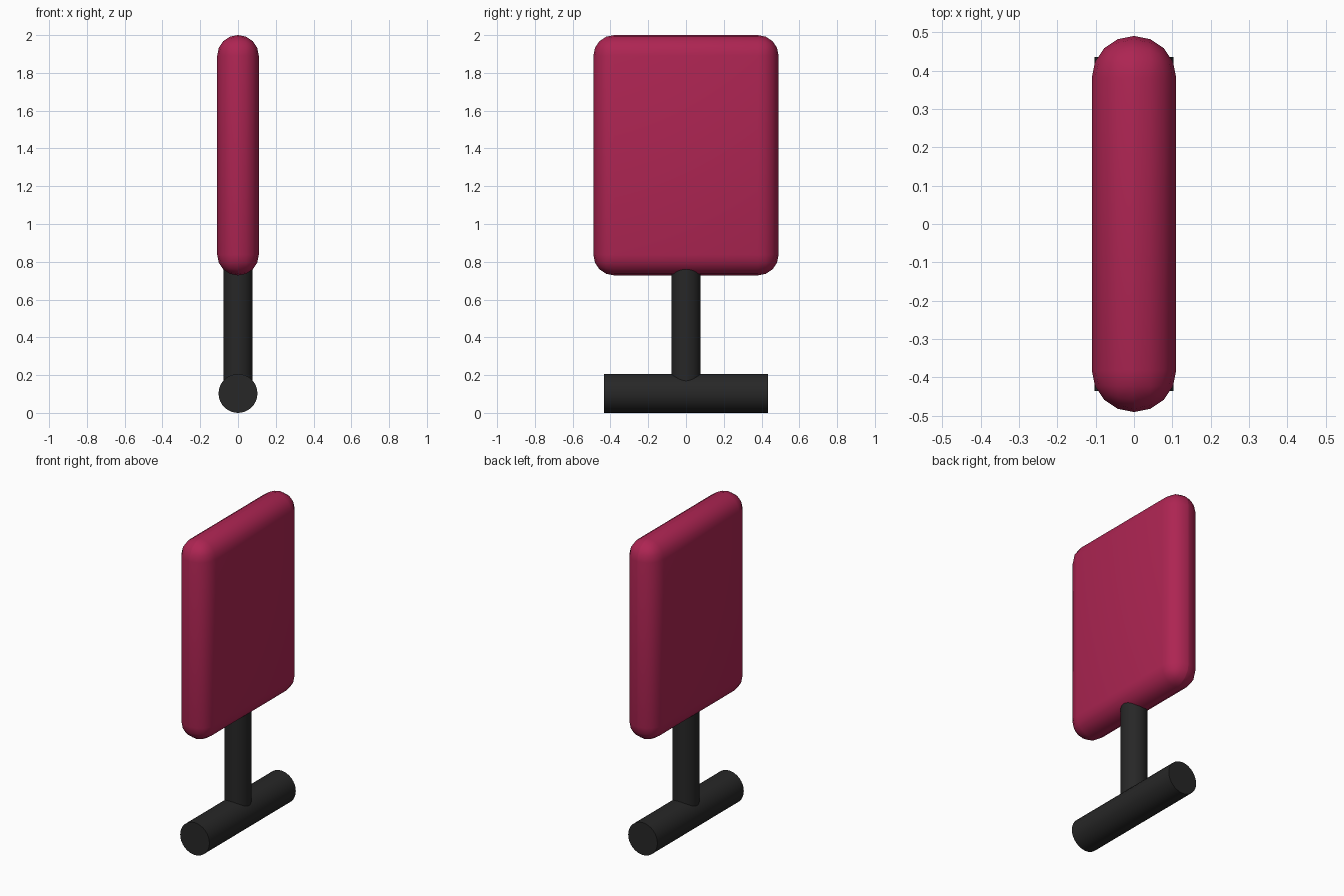
import bpy
import math

if "Cube" in bpy.data.objects:
    bpy.data.objects.remove(bpy.data.objects["Cube"])


def material(name, color):
    m = bpy.data.materials.new(name)
    m.diffuse_color = (*color, 1)
    m.use_nodes = True
    m.node_tree.nodes["Principled BSDF"].inputs["Base Color"].default_value = m.diffuse_color
    return m


red = material("crimson_padding", (0.42, 0.018, 0.085))
black = material("black_tube", (0.02, 0.02, 0.02))


def finish(name, mat):
    ob = bpy.context.object
    ob.name = ob.data.name = name
    ob.data.materials.append(mat)
    bpy.ops.object.shade_smooth_by_angle(angle=math.radians(40))
    return ob


def tube(name, radius, length, location, rotation=(0, 0, 0)):
    bpy.ops.mesh.primitive_cylinder_add(vertices=32, radius=radius, depth=length,
                                        location=location, rotation=rotation)
    return finish(name, black)


# Padded panel with fully rounded rim
bpy.ops.mesh.primitive_cube_add(size=1, location=(0, 0, 1.364))
panel = bpy.context.object
panel.scale = (0.22, 0.98, 1.272)
bpy.ops.object.transform_apply(location=False, rotation=False, scale=True)
bevel = panel.modifiers.new("rounded_rim", 'BEVEL')
bevel.width = 0.109
bevel.segments = 4
bevel.limit_method = 'NONE'
bpy.ops.object.modifier_apply(modifier=bevel.name)
finish("padded_panel", red)

# Upright stem and horizontal foot bar
tube("stem", 0.078, 0.74, (0, 0, 0.47))
tube("foot_bar", 0.103, 0.87, (0, 0, 0.103), (math.pi / 2, 0, 0))
